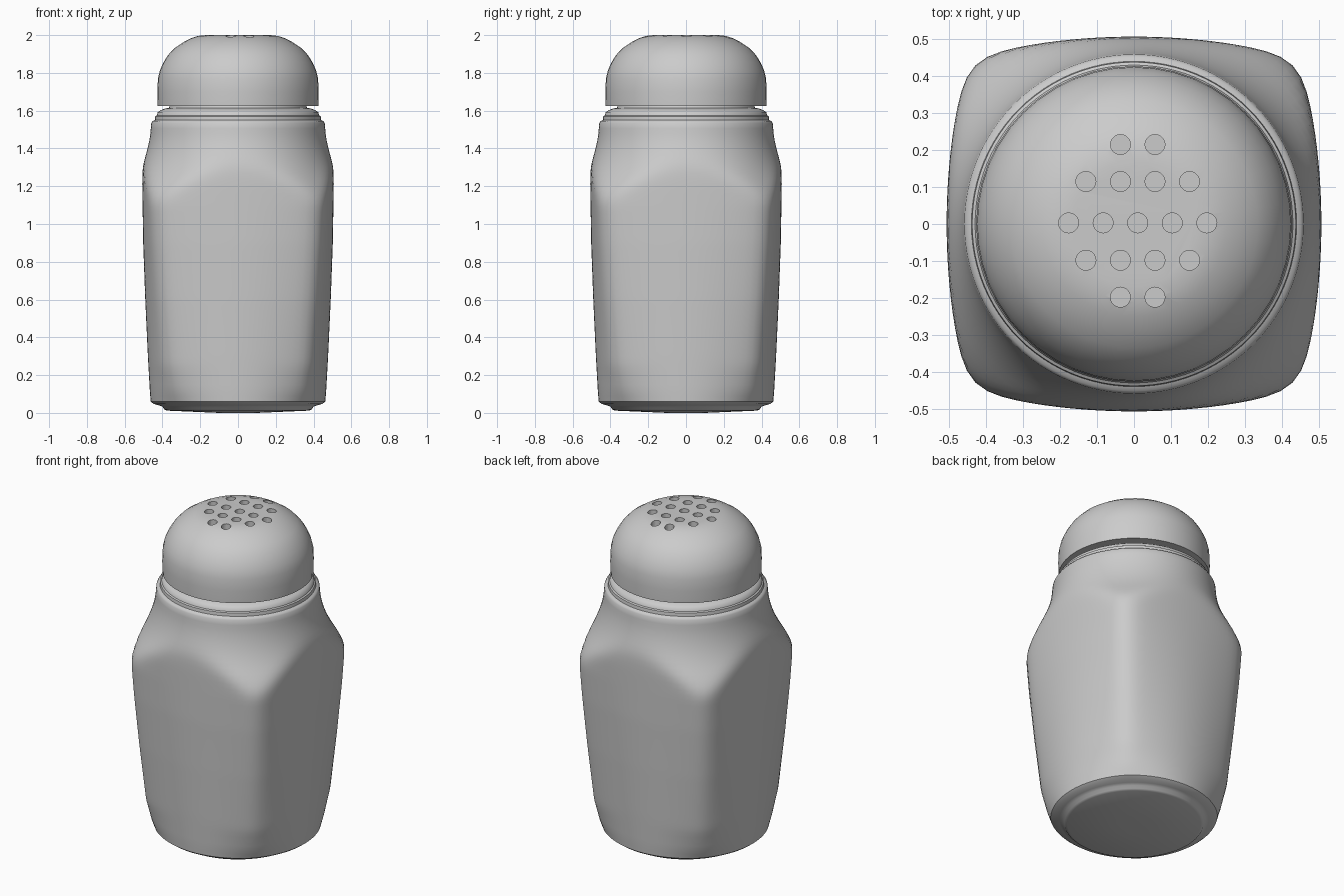
import bpy, bmesh, math

if "Cube" in bpy.data.objects:
    bpy.data.objects.remove(bpy.data.objects["Cube"])

grey = bpy.data.materials.new("plain grey")
grey.diffuse_color = (0.6, 0.6, 0.6, 1)
grey.use_nodes = True
grey.node_tree.nodes["Principled BSDF"].inputs["Base Color"].default_value = grey.diffuse_color


def lerp_table(table, z):
    """Linear lookup in (z, value) pairs."""
    for (z0, v0), (z1, v1) in zip(table, table[1:]):
        if z <= z1:
            t = max(0, (z - z0) / (z1 - z0))
            return v0 + (v1 - v0) * t
    return table[-1][1]


def soft_min(a, b, p):
    m = min(a, b)
    return m * ((a / m) ** -p + (b / m) ** -p) ** (-1 / p)


def loft(name, heights, radius, segs, angle=35):
    """Stack closed rings with r = radius(ring index, angle), capped at both ends."""
    bm = bmesh.new()
    rings = []
    for i, z in enumerate(heights):
        ring = []
        for k in range(segs):
            a = 2 * math.pi * k / segs
            r = radius(i, a)
            ring.append(bm.verts.new((r * math.cos(a), r * math.sin(a), z)))
        rings.append(ring)
    for lo, hi in zip(rings, rings[1:]):
        for k in range(segs):
            n = (k + 1) % segs
            bm.faces.new((lo[k], lo[n], hi[n], hi[k]))
    bm.faces.new(rings[0][::-1])
    bm.faces.new(rings[-1])
    mesh = bpy.data.meshes.new(name)
    bm.to_mesh(mesh)
    bm.free()
    ob = bpy.data.objects.new(name, mesh)
    bpy.context.collection.objects.link(ob)
    mesh.materials.append(grey)
    smooth(ob, angle)
    return ob


def smooth(ob, angle):
    bpy.ops.object.select_all(action='DESELECT')
    ob.select_set(True)
    bpy.context.view_layer.objects.active = ob
    bpy.ops.object.shade_smooth_by_angle(angle=math.radians(angle))


# Glass body: bowed square blended to a circle at the foot, cut by a round shoulder
FACE = [(0.06, .462), (0.12, .467), (0.3, .477), (0.6, .491), (0.9, .502), (1.2, .507), (1.7, .507)]
SQUARE = [(0.06, 0.08), (0.12, 0.25), (0.25, 0.5), (0.6, 0.72), (1.1, 1.0), (1.7, 1.0)]
SHOULDER = [(0.0, .80), (0.9, .76), (1.05, .67), (1.12, .625), (1.2, .575), (1.28, .527),
            (1.34, .499), (1.4, .479), (1.46, .466), (1.535, .459), (1.7, .459)]


def bowed(a, c, s):
    """Polar radius of a gently bowed face at apothem a."""
    k, c, s = 0.27, abs(c), max(abs(s), 1e-3)
    return (-c + math.sqrt(c * c + 4 * k * a * s * s)) / (2 * k * s * s)


def body_radius(z, ang):
    a = lerp_table(FACE, z)
    c, s = math.cos(ang), math.sin(ang)
    sq = soft_min(bowed(a, c, s), bowed(a, s, c), 15)
    t = lerp_table(SQUARE, z)
    return soft_min(a + (sq - a) * t, lerp_table(SHOULDER, z), 45)


# round foot, lofted wall, stepped neck
foot = [(0.1, 0.0), (0.375, 0.012), (0.39, 0.018), (0.40, 0.033), (0.42, 0.04), (0.447, 0.048)]
neck = [(0.452, 1.545), (0.44, 1.55), (0.438, 1.57), (0.43, 1.575), (0.425, 1.592),
        (0.41, 1.602), (0.385, 1.612), (0.365, 1.615), (0.355, 1.65)]
wall = [0.06 + (1.535 - 0.06) * i / 50 for i in range(51)]
rows = [(z, r) for r, z in foot] + [(z, None) for z in wall] + [(z, r) for r, z in neck]
loft("glass_body", [z for z, r in rows],
     lambda i, a: rows[i][1] if rows[i][1] else body_radius(rows[i][0], a), 96, 40)

# Domed lid
dome = [(0.425, 1.625), (0.427, 1.70), (0.424, 1.77), (0.413, 1.815), (0.395, 1.855), (0.37, 1.895),
        (0.335, 1.932), (0.29, 1.962), (0.25, 1.983), (0.21, 1.996), (0.17, 2.0)]
lid = loft("domed_lid", [z for r, z in dome], lambda i, a: dome[i][0], 48)

# Pouring holes drilled in staggered rows
bm = bmesh.new()
for y, count in ((.215, 2), (.115, 4), (.003, 5), (-.098, 4), (-.198, 2)):
    for j in range(count):
        x = 0.01 + (j - (count - 1) / 2) * 0.0935
        geo = bmesh.ops.create_cone(bm, cap_ends=True, segments=20,
                                    radius1=0.027, radius2=0.027, depth=0.12)
        bmesh.ops.translate(bm, verts=geo["verts"], vec=(x, y, 2.0))
mesh = bpy.data.meshes.new("hole_cutter")
bm.to_mesh(mesh)
bm.free()
mesh.materials.append(grey)
cutter = bpy.data.objects.new("hole_cutter", mesh)
bpy.context.collection.objects.link(cutter)

mod = lid.modifiers.new("pouring_holes", 'BOOLEAN')
mod.object = cutter
mod.operation = 'DIFFERENCE'
mod.solver = 'EXACT'
bpy.context.view_layer.objects.active = lid
bpy.ops.object.modifier_apply(modifier=mod.name)
bpy.data.objects.remove(cutter, do_unlink=True)
smooth(lid, 35)
